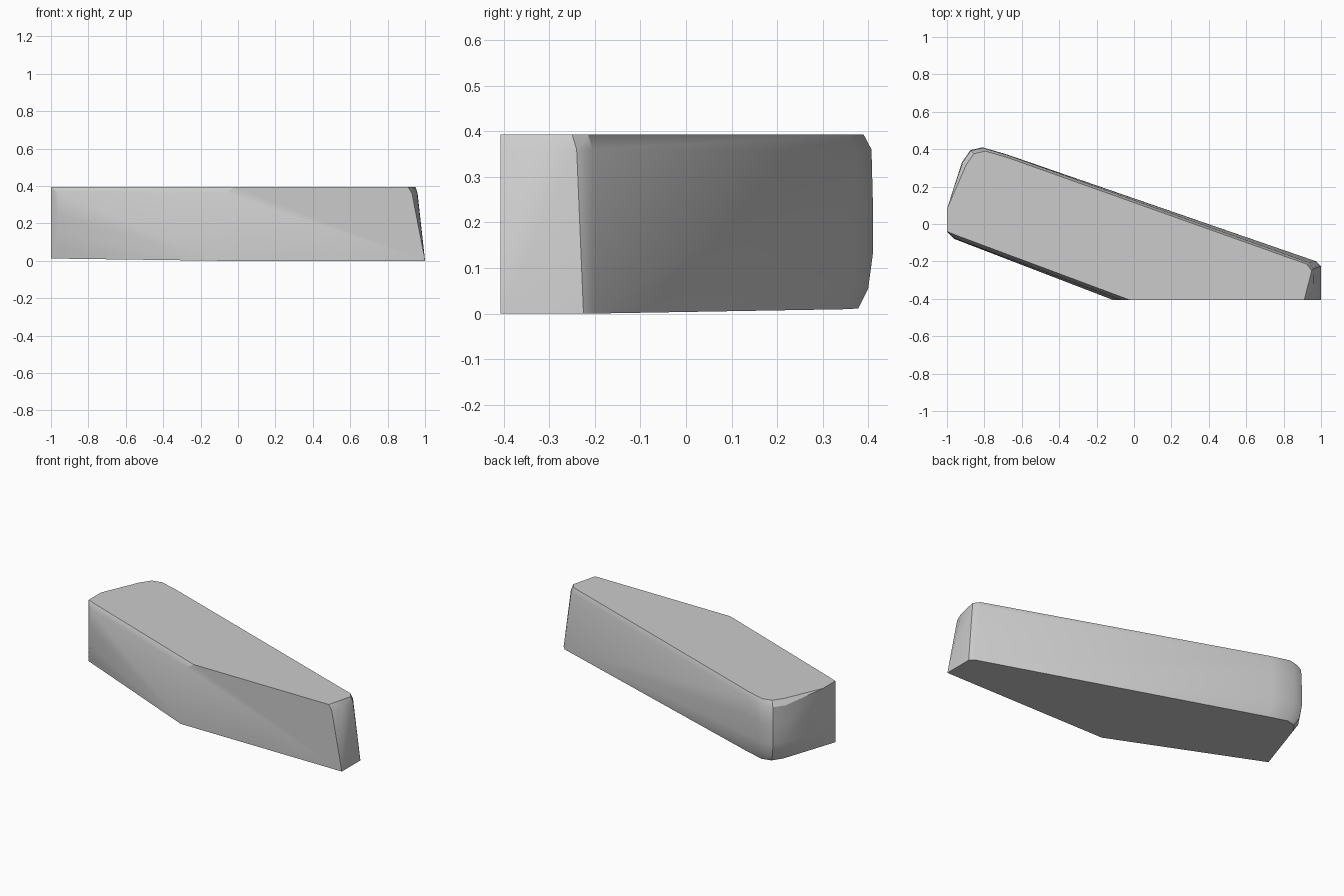
import bpy, bmesh
from mathutils import Vector

if "Cube" in bpy.data.objects:
    bpy.data.objects.remove(bpy.data.objects["Cube"])

HEIGHT, FRONT = 0.393, -0.407

# Rounded wide end of the slab in plan, at its fullest
wide_end = [Vector(p) for p in [(-.68, .372), (-.81, .41), (-.875, .395), (-.92, .33),
                                (-1, .08), (-1, -.04), (-.96, -.08)]]
# Narrow end and front bend, at the base and at the top
base_end = [Vector(p) for p in [(-.11, FRONT), (1, FRONT), (1, -.225), (.975, -.2)]]
top_end = [Vector(p) for p in [(-.02, FRONT), (.91, FRONT), (.95, -.25), (.925, -.215)]]
center = Vector((-.6, .12))

bm = bmesh.new()


def wide_ring(z, shrink, lift=0.0):
    """Wide end pulled towards its centre by the edge rounding."""
    for p in wide_end:
        q = p.lerp(center, shrink)
        bm.verts.new((q.x, q.y, z - lift * q.x))


# Wide end: tilted base, rounded lower edge, upright wall, eased top edge
wide_ring(0, .11, .014)
wide_ring(.055, .035)
wide_ring(.13, 0)
wide_ring(.25, 0)
wide_ring(.36, .01)
wide_ring(HEIGHT, .07)
for z in (.012, HEIGHT):
    bm.verts.new((-1, -.04, z))
bm.verts.new((-1, .08, HEIGHT))

# Narrow end: leaning wall with a small break under the top
for a, b in zip(base_end, top_end):
    bm.verts.new((a.x, a.y, 0))
    bm.verts.new((b.x, b.y, HEIGHT))
for x, y in ((.93, FRONT), (.958, -.34), (.96, -.24), (.935, -.205), (-.07, FRONT)):
    bm.verts.new((x, y, .36))

# Convex skin over both ends
bmesh.ops.convex_hull(bm, input=bm.verts[:])
loose = [v for v in bm.verts if not v.link_faces]
bmesh.ops.delete(bm, geom=loose, context='VERTS')
bmesh.ops.recalc_face_normals(bm, faces=bm.faces[:])

mesh = bpy.data.meshes.new("angled_slab")
bm.to_mesh(mesh)
bm.free()
slab = bpy.data.objects.new("angled_slab", mesh)
bpy.context.collection.objects.link(slab)

# Soft shading over the rounded corners
bpy.context.view_layer.objects.active = slab
slab.select_set(True)
bpy.ops.object.shade_smooth_by_angle(angle=0.52)
